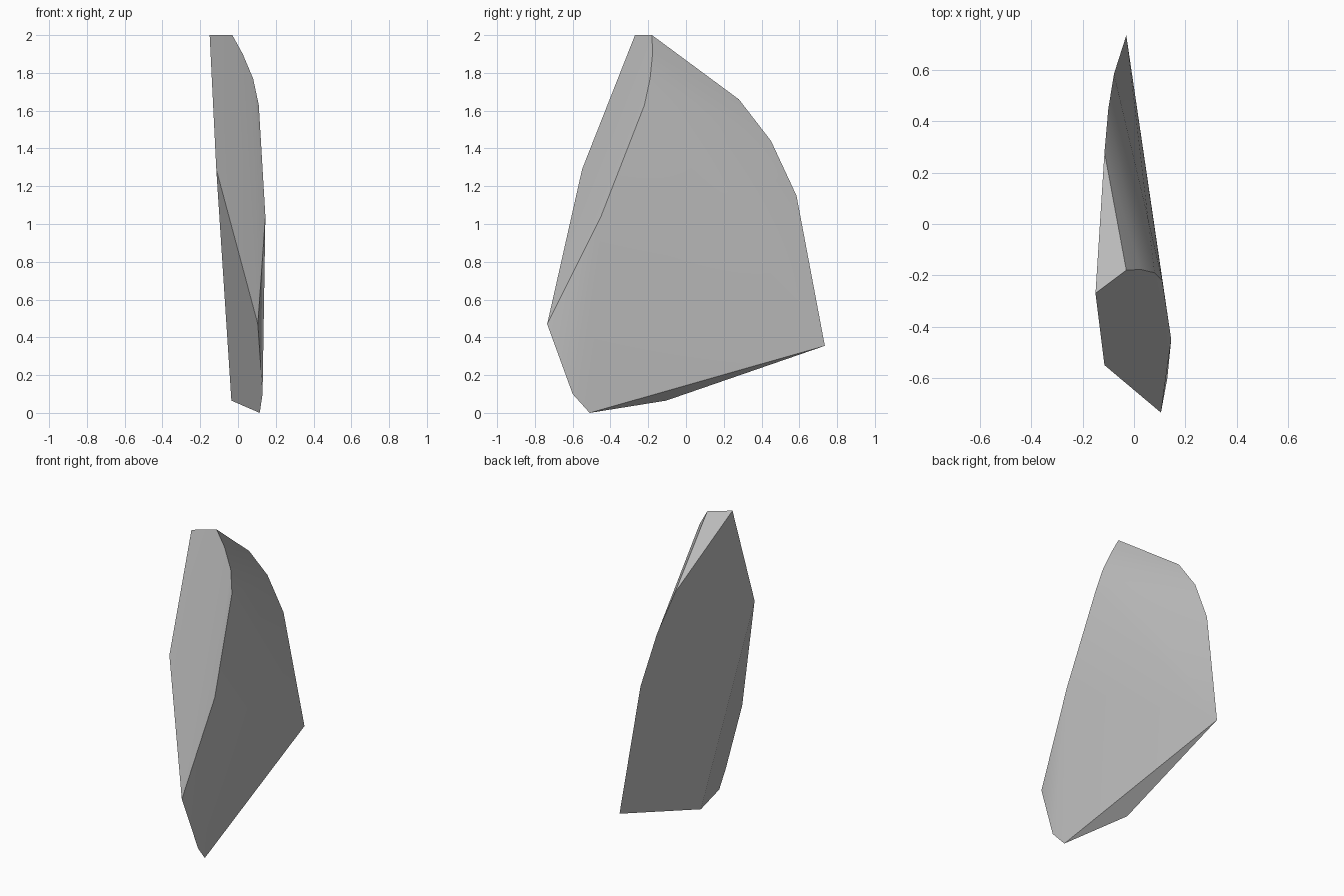
import bpy, bmesh, math

cube = bpy.data.objects.get("Cube")
if cube:
    bpy.data.objects.remove(cube, do_unlink=True)


def flat_material(name, color):
    material = bpy.data.materials.new(name)
    material.use_nodes = True
    material.diffuse_color = color
    material.node_tree.nodes["Principled BSDF"].inputs["Base Color"].default_value = color
    return material


def convex_shard(name, outlines, material):
    """Wrap a tight skin around the outlines and merge coplanar triangles."""
    bm = bmesh.new()
    for outline in outlines:
        for point in outline:
            bm.verts.new(point)
    hull = bmesh.ops.convex_hull(bm, input=bm.verts[:])
    loose = {v for v in hull["geom_interior"] + hull["geom_unused"]
             if isinstance(v, bmesh.types.BMVert)}
    bmesh.ops.delete(bm, geom=list(loose), context="VERTS")
    bmesh.ops.dissolve_limit(bm, angle_limit=math.radians(1.5),
                             verts=bm.verts[:], edges=bm.edges[:])
    bmesh.ops.recalc_face_normals(bm, faces=bm.faces[:])
    mesh = bpy.data.meshes.new(name)
    bm.to_mesh(mesh)
    bm.free()
    mesh.materials.append(material)
    shard = bpy.data.objects.new(name, mesh)
    bpy.context.collection.objects.link(shard)
    bpy.context.view_layer.objects.active = shard
    shard.select_set(True)
    bpy.ops.object.shade_smooth_by_angle(angle=math.radians(20))
    return shard


# Straight broken edge of the front, from the top corner down
front_break = [(-0.15, -0.27, 2), (-0.115, -0.55, 1.29), (0.105, -0.735, 0.47)]

# Worn curved edge on the other side of the front face
front_curve = [(-0.03, -0.18, 2), (0.025, -0.177, 1.9), (0.08, -0.19, 1.77),
               (0.11, -0.22, 1.63), (0.145, -0.45, 1.04)]

# Rounded back rim, from the shoulder down to the rear tip
back_rim = [(-0.115, 0.28, 1.66), (-0.1, 0.45, 1.44),
            (-0.078, 0.585, 1.15), (-0.03, 0.735, 0.355)]

# Pointed foot
foot = [(-0.035, -0.105, 0.065), (0.115, -0.51, 0), (0.13, -0.6, 0.1)]

# Slight swelling of the worn outer face
outer_bulge = [(0.055, 0.02, 1.57)]

stone = flat_material("grey stone", (0.5, 0.5, 0.5, 1))
convex_shard("stone_shard", [front_break, front_curve, back_rim, foot, outer_bulge], stone)
